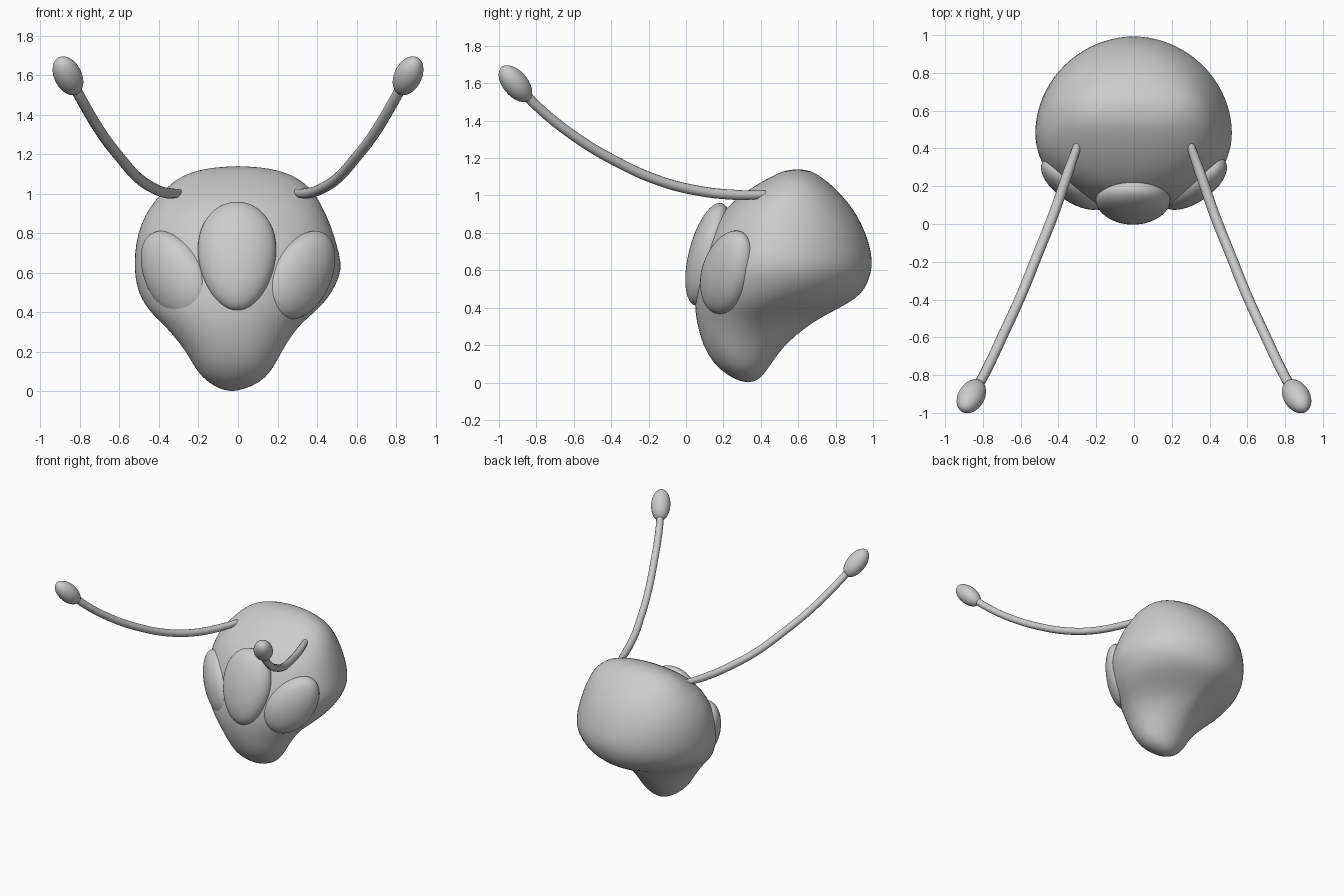
import bpy, bmesh
from math import sin, cos, pi
from mathutils import Vector, Matrix

if "Cube" in bpy.data.objects:
    bpy.data.objects.remove(bpy.data.objects["Cube"])


def finish(name, bm):
    bmesh.ops.recalc_face_normals(bm, faces=bm.faces)
    me = bpy.data.meshes.new(name)
    bm.to_mesh(me)
    bm.free()
    for p in me.polygons:
        p.use_smooth = True
    ob = bpy.data.objects.new(name, me)
    bpy.context.collection.objects.link(ob)
    return ob


def spow(v, p):
    return (1 if v >= 0 else -1) * abs(v) ** p


def ellipsoid(name, center, long_axis, facing, semi, egg=0.0):
    """semi = (across, thickness, length); egg widens the positive long end"""
    w = Vector(long_axis).normalized()
    n = Vector(facing)
    n = (n - w * n.dot(w)).normalized()
    u = n.cross(w)
    bm = bmesh.new()
    bmesh.ops.create_uvsphere(bm, u_segments=40, v_segments=24, radius=1)
    for v in bm.verts:
        k = 1 + egg * v.co.z
        v.co = (Vector(center) + u * (v.co.x * semi[0] * k)
                + n * (v.co.y * semi[1]) + w * (v.co.z * semi[2]))
    return finish(name, bm)


# Head: stacked cross-sections (z, x centre, half width, y front, y back, y widest, back exponent)
rows = [
    (.010, -.03, .055, .28, .38, .33, 2), (.04, -.02, .125, .22, .415, .31, 2),
    (.10, -.02, .19, .145, .455, .29, 2), (.20, -.02, .24, .09, .525, .28, 1.9),
    (.30, -.03, .312, .062, .645, .31, 1.65), (.36, -.03, .37, .052, .745, .35, 1.65),
    (.40, -.028, .415, .048, .825, .39, 1.7), (.45, -.02, .458, .047, .91, .43, 1.8),
    (.50, -.015, .49, .05, .96, .46, 1.9), (.58, -.003, .52, .06, .99, .48, 1.95),
    (.65, 0, .526, .08, 1.0, .48, 1.95), (.75, -.01, .51, .11, .98, .49, 2),
    (.85, -.012, .48, .15, .94, .50, 2.05), (.93, -.01, .44, .21, .893, .52, 2.1),
    (1.0, 0, .392, .29, .835, .55, 2.1), (1.05, 0, .343, .365, .785, .57, 2.1),
    (1.09, 0, .285, .435, .735, .58, 2.1), (1.12, 0, .205, .495, .69, .59, 2),
    (1.135, 0, .11, .54, .65, .6, 2),
]
N = 40
bm = bmesh.new()
rings = []
for z, xc, hw, yf, yb, ym, ex in rows:
    ring = []
    for i in range(N):
        a = 2 * pi * i / N
        c, s = cos(a), sin(a)
        e = 2 / ex if s > 0 else 2 / 2.05
        depth = yb - ym if s > 0 else ym - yf
        ring.append(bm.verts.new((xc + hw * spow(c, e), ym + depth * spow(s, e), z)))
    rings.append(ring)
for r0, r1 in zip(rings, rings[1:]):
    for i in range(N):
        j = (i + 1) % N
        bm.faces.new((r0[i], r0[j], r1[j], r1[i]))
for ring, tip in ((rings[0], (-.03, .33, 0)), (rings[-1], (0, .6, 1.141))):
    t = bm.verts.new(tip)
    for i in range(N):
        bm.faces.new((ring[i], ring[(i + 1) % N], t))
head = finish("head", bm)
sub = head.modifiers.new("smooth", 'SUBSURF')
sub.levels = sub.render_levels = 1

# Centre eye
ellipsoid("centre_eye", (-.005, .12, .685), (0, .25, .97), (0, -1, .25), (.197, .105, .283), .12)

for side, label in ((1, "right"), (-1, "left")):
    # Side eyes
    ellipsoid(label + "_eye", (side * .322, .22, .592), (side * .5, .35, .8),
              (side * .6, -.8, 0), (.168, .1, .25), -.08)

    # Antenna stalk
    path = [(.285, .455, 1.005), (.35, .27, 1.003), (.43, .04, 1.03), (.51, -.16, 1.085),
            (.59, -.36, 1.175), (.69, -.58, 1.305), (.80, -.81, 1.49), (.83, -.86, 1.545)]
    cu = bpy.data.curves.new(label + "_antenna", 'CURVE')
    cu.dimensions = '3D'
    cu.bevel_depth = .027
    cu.bevel_resolution = 4
    cu.use_fill_caps = True
    sp = cu.splines.new('BEZIER')
    sp.bezier_points.add(len(path) - 1)
    for p, co in zip(sp.bezier_points, path):
        p.co = (side * co[0], co[1], co[2])
        p.handle_left_type = p.handle_right_type = 'AUTO'
    sp.bezier_points[0].radius = .75
    sp.use_smooth = True
    ob = bpy.data.objects.new(label + "_antenna", cu)
    bpy.context.collection.objects.link(ob)

    # Antenna bulb
    ellipsoid(label + "_antenna_bulb", (side * .861, -.912, 1.598), (side * .35, -.6, .72),
              (0, -1, -1), (.07, .067, .12))
